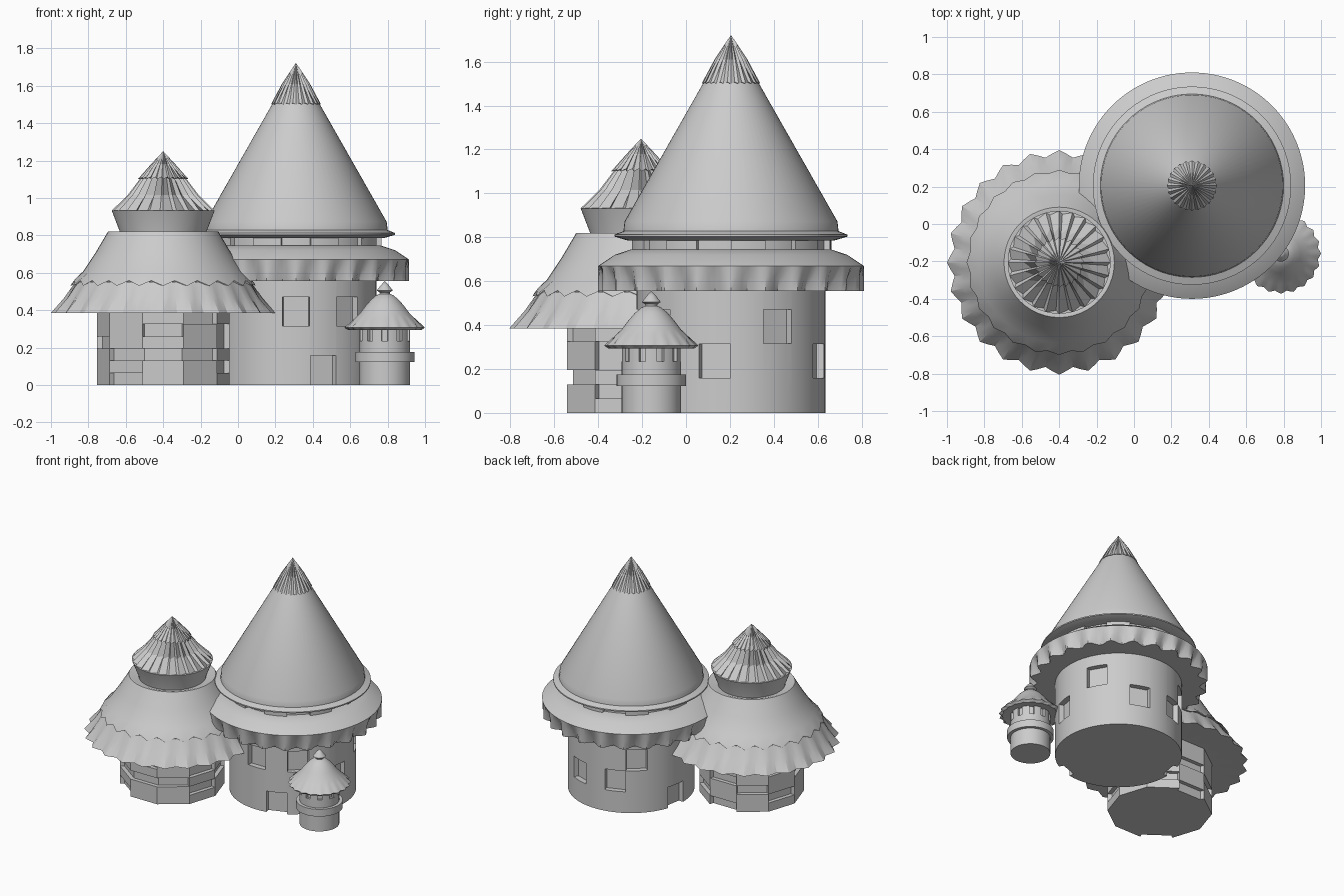
import bpy, bmesh
from math import sin, cos, pi, radians

if "Cube" in bpy.data.objects:
    bpy.data.objects.remove(bpy.data.objects["Cube"])


def finish(bm, name, loc=(0, 0), angle=30):
    bmesh.ops.recalc_face_normals(bm, faces=bm.faces)
    me = bpy.data.meshes.new(name)
    bm.to_mesh(me)
    bm.free()
    ob = bpy.data.objects.new(name, me)
    ob.location = (loc[0], loc[1], 0)
    bpy.context.collection.objects.link(ob)
    bpy.ops.object.select_all(action='DESELECT')
    ob.select_set(True)
    bpy.context.view_layer.objects.active = ob
    if angle:
        bpy.ops.object.shade_smooth_by_angle(angle=radians(angle))
    return ob


def lathe(name, loc, profile, teeth=24, sub=3, angle=30, start=-90, lean=0):
    """Revolve (r, z, pleat depth, pleat lift) points; teeth*sub segments."""
    bm = bmesh.new()
    n = teeth * sub
    rings = []
    for p in profile:
        r, z, amp, lift = (*p, 0, 0)[:4]
        if r == 0:
            rings.append([bm.verts.new((0, 0, z))] * n)
            continue
        ring = []
        for i in range(n):
            w = 0.5 - 0.5 * cos(2 * pi * i / sub)
            a = radians(start) + 2 * pi * (i + lean * w) / n
            q = r * (1 - amp * w)
            ring.append(bm.verts.new((q * cos(a), q * sin(a), z + lift * w)))
        rings.append(ring)
    for lo, hi in zip(rings, rings[1:]):
        for i in range(n):
            j = (i + 1) % n
            vs = list(dict.fromkeys((lo[i], lo[j], hi[j], hi[i])))
            if len(vs) > 2:
                bm.faces.new(vs)
    for ring in (rings[0], rings[-1]):
        if ring[0] is not ring[1]:
            bm.faces.new(ring)
    return finish(bm, name, loc, angle)


def wedge(bm, a0, a1, z0, z1, r0, r1, steps=1):
    """Block filling a sector between two radii."""
    angs = [radians(a0 + (a1 - a0) * i / steps) for i in range(steps + 1)]
    path = [(r1, a) for a in angs] + [(r0, a) for a in reversed(angs)]
    lo, hi = [[bm.verts.new((r * cos(a), r * sin(a), z)) for r, a in path] for z in (z0, z1)]
    bm.faces.new(lo)
    bm.faces.new(hi)
    for i in range(len(path)):
        j = (i + 1) % len(path)
        bm.faces.new((lo[i], lo[j], hi[j], hi[i]))


BIG, LEFT, TINY = (0.31, 0.205), (-0.4, -0.205), (0.785, -0.158)

# Large tower wall with recessed windows and doors
wall = lathe("tower_wall", BIG, [(0.43, 0), (0.43, 0.80)])
bm = bmesh.new()
for centre, z0 in [(-90, .315), (-50, .315), (-70, -.01), (30, .315), (-10, .158),
                   (70, .158), (110, .158), (130, .315), (170, -.01)]:
    wedge(bm, centre - 9.7, centre + 9.7, z0, .157 if z0 < 0 else z0 + .156, .395, .5)
cutter = finish(bm, "window_cutter", BIG, 0)
cutter.hide_render = True
bpy.context.view_layer.objects.active = wall
mod = wall.modifiers.new("windows", 'BOOLEAN')
mod.operation, mod.solver, mod.object = 'DIFFERENCE', 'EXACT', cutter
bpy.ops.object.modifier_apply(modifier=mod.name)
bpy.data.objects.remove(cutter)

# Scalloped skirt and blocks under the main roof
lathe("tower_skirt", BIG, [(0.425, 0.555), (0.605, 0.555, 0.09), (0.605, 0.615, 0.05),
                           (0.605, 0.67), (0.53, 0.72), (0.455, 0.745), (0.42, 0.745)], 24, 6)
bm = bmesh.new()
for k in range(9):
    wedge(bm, k * 40 - 40, k * 40 - 20, 0.735, 0.80, 0.40, 0.457, 4)
finish(bm, "tower_blocks", BIG)

# Large cone roof with rim and pleated cap
lathe("tower_roof", BIG, [(0.42, 0.79), (0.47, 0.785), (0.53, 0.803), (0.53, 0.812),
                          (0.49, 0.828), (0.485, 0.872), (0.125, 1.505)], 24, 3)
lathe("tower_cap", BIG, [(0.12, 1.503), (0.134, 1.500, 0.05, 0.008), (0.075, 1.61, 0.18),
                         (0, 1.722)], 24, 2, 10)

# Left hut: ten-sided core with brick panels, '1' marks a recessed panel
lathe("hut_core", LEFT, [(0.325, 0), (0.325, 0.45)], 10, 1, 0, 0)
bm = bmesh.new()
for row, pattern in enumerate(["0010001000", "0100100001", "1001001110",
                               "0010010001", "0100100101", "1000000010"]):
    for k, c in enumerate(pattern):
        if c == "0":
            wedge(bm, k * 36, k * 36 + 36, row * .065, row * .065 + .065, .30, .355)
finish(bm, "hut_bricks", LEFT, 0)

# Left hut roof: jagged skirt below, overlapping cone above
lathe("hut_skirt", LEFT, [(0.32, 0.392), (0.6, 0.385, 0.06), (0.53, 0.465, 0.03),
                          (0.47, 0.55)], 24, 4)
lathe("hut_roof", LEFT, [(0.45, 0.55), (0.495, 0.53, 0.035, 0.028), (0.488, 0.543, 0.035, 0.028),
                         (0.43, 0.605), (0.36, 0.71), (0.295, 0.82), (0.28, 0.82),
                         (0.22, 0.80)], 24, 2)

# Left hut turret: flared neck and two pleated cones
lathe("hut_neck", LEFT, [(0.225, 0.78), (0.232, 0.82), (0.275, 0.932), (0.2, 0.935)])
lathe("hut_turret_roof", LEFT, [(0.2, 0.932), (0.275, 0.932, 0.06), (0.19, 1.015, 0.2),
                                (0.11, 1.12, 0.25)], 24, 2, 10, lean=0.5)
lathe("hut_turret_cap", LEFT, [(0.09, 1.11), (0.136, 1.10, 0.12, 0.012), (0.065, 1.18, 0.25),
                               (0, 1.25)], 24, 2, 10, lean=0.5)

# Small turret: wall, raised band, eave blocks
lathe("turret_wall", TINY, [(0.135, 0), (0.135, 0.235), (0.118, 0.235), (0.118, 0.31)], 24, 2)
bm = bmesh.new()
for k in range(10):
    wedge(bm, k * 36 - 11, k * 36 + 11, 0.235, 0.30, 0.10, 0.135, 3)
finish(bm, "turret_eave_blocks", TINY)
lathe("turret_band", TINY, [(0.13, 0.122), (0.158, 0.122), (0.158, 0.176), (0.13, 0.176)], 24, 2)

# Small turret roof and finial
lathe("turret_roof", TINY, [(0.11, 0.30), (0.195, 0.293, 0.05), (0.215, 0.307, 0.07),
                            (0.165, 0.352), (0.135, 0.38), (0.105, 0.42), (0.075, 0.455),
                            (0.045, 0.48), (0.02, 0.49)], 20, 4, 40)
lathe("turret_finial", TINY, [(0.025, 0.475), (0.028, 0.495), (0.043, 0.505), (0.022, 0.532),
                              (0, 0.556)], 12, 2)
